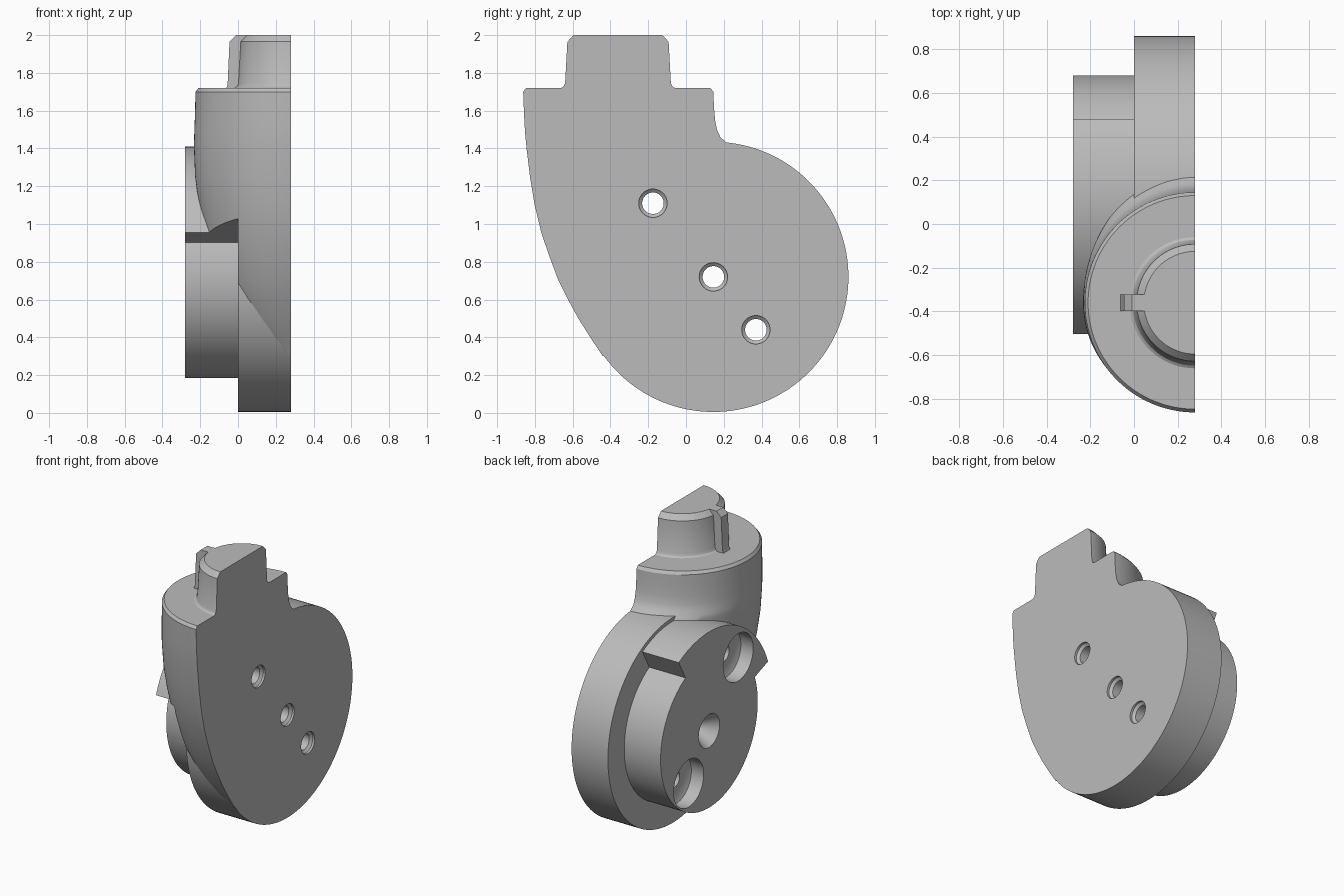
import bpy, bmesh
from math import sin, cos, pi, radians
from mathutils import Vector

cube = bpy.data.objects.get("Cube")
if cube:
    bpy.data.objects.remove(cube, do_unlink=True)

grey = bpy.data.materials.new("plain_grey")
grey.use_nodes = True
colour = (0.5, 0.5, 0.5, 1)
grey.diffuse_color = colour
grey.node_tree.nodes["Principled BSDF"].inputs["Base Color"].default_value = colour

FLAT = 0.28            # x of the flat split face
HUB = (0.145, 0.72)    # y, z of the disc centre
NECK_Y = -0.36         # y of the vertical neck axis


def loft(name, rings):
    """Skin a list of equal point rings and cap both ends."""
    bm = bmesh.new()
    rows = [[bm.verts.new(p) for p in ring] for ring in rings]
    n = len(rows[0])
    for a, b in zip(rows, rows[1:]):
        for i in range(n):
            j = (i + 1) % n
            bm.faces.new((a[i], a[j], b[j], b[i]))
    bm.faces.new(rows[0][::-1])
    bm.faces.new(rows[-1])
    bmesh.ops.recalc_face_normals(bm, faces=bm.faces)
    mesh = bpy.data.meshes.new(name)
    bm.to_mesh(mesh)
    bm.free()
    mesh.materials.append(grey)
    obj = bpy.data.objects.new(name, mesh)
    bpy.context.collection.objects.link(obj)
    return obj


def arc(r, a0, a1, n, c=HUB):
    """Points (y, z) along an arc, angles in degrees."""
    steps = [radians(a0 + (a1 - a0) * i / n) for i in range(n + 1)]
    return [(c[0] + r * cos(t), c[1] + r * sin(t)) for t in steps]


def prism(name, pts, x0, x1):
    return loft(name, [[(x, y, z) for y, z in pts] for x in (x0, x1)])


def half_round(name, stations, n=64):
    """Upright half body from (z, front radius, back radius, side radius)."""
    rings = []
    for z, front, back, side in stations:
        ring = []
        for i in range(n + 1):
            t = pi * i / n
            c = cos(t)
            ring.append((FLAT - side * sin(t),
                         NECK_Y + c * (back if c > 0 else front), z))
        rings.append(ring)
    return loft(name, rings)


def drill(name, centre, steps):
    """Stepped round cutter along x from (x, radius)."""
    obj = loft(name, [[(x, y, z) for y, z in arc(r, 0, 352.5, 47, centre)]
                      for x, r in steps])
    obj.hide_render = True
    return obj


def cut(obj, cutter):
    mod = obj.modifiers.new("cut", "BOOLEAN")
    mod.operation = "DIFFERENCE"
    mod.solver = "EXACT"
    mod.object = cutter
    bpy.context.view_layer.objects.active = obj
    bpy.ops.object.modifier_apply(modifier=mod.name)


# Main round plate
disc = prism("disc_plate", arc(0.715, 0, 357.5, 143), 0, FLAT)

# Hub with its wider lug sector
hub = prism("hub_with_lug",
            arc(0.69, 61, 160, 40) + arc(0.535, 160, 421, 100), -0.28, 0.01)

# Neck: tapering bowl that flares into the plate at the back
neck = half_round("neck", [
    (0.30, 0.08, 0.10, 0.06), (0.40, 0.147, 0.12, 0.21), (0.50, 0.21, 0.15, 0.28),
    (0.60, 0.265, 0.2, 0.34), (0.70, 0.315, 0.25, 0.385), (0.82, 0.36, 0.3, 0.425),
    (0.95, 0.405, 0.36, 0.46), (1.10, 0.441, 0.45, 0.487), (1.25, 0.466, 0.53, 0.507),
    (1.40, 0.484, 0.60, 0.513), (1.43, 0.487, 0.575, 0.513), (1.46, 0.49, 0.542, 0.512),
    (1.50, 0.493, 0.524, 0.511), (1.55, 0.496, 0.514, 0.509), (1.62, 0.499, 0.508, 0.507),
    (1.70, 0.502, 0.505, 0.505), (1.72, 0.487, 0.49, 0.49)])

# Clearance channel around the hub, trimmed out of the neck
channel = prism("channel_cutter",
                arc(1.3, 160, 421, 60) + arc(0.4, 421, 160, 60), -0.6, 0)
channel.hide_render = True
cut(neck, channel)

# Top peg with a small base fillet and chamfered rim
peg = half_round("top_peg", [(z, r, r, r) for z, r in (
    (1.70, 0.305), (1.72, 0.3), (1.728, 0.288), (1.745, 0.28),
    (1.965, 0.268), (2.0, 0.235))])

# Locating key on the side of the peg
key_profile = [(-0.065, 1.71), (-0.055, 1.74), (-0.045, 1.965), (-0.01, 2.0),
               (0.1, 2.0), (0.1, 1.71)]
key = loft("peg_key", [[(x, NECK_Y + s, z) for x, z in key_profile]
                       for s in (-0.037, 0.037)])

# Screw holes: two counterbored, the middle one countersunk
entry = [(0.3, 0.075), (0.265, 0.075), (0.25, 0.057)]
bore = entry + [(-0.17, 0.057), (-0.17, 0.13), (-0.185, 0.165), (-0.3, 0.165)]
sink = entry + [(-0.19, 0.057), (-0.3, 0.128)]
drills = [drill("upper_drill", (-0.175, 1.11), bore),
          drill("middle_drill", HUB, sink),
          drill("lower_drill", (0.37, 0.44), bore)]
for part in (disc, hub, neck):
    for tool in drills:
        cut(part, tool)
for tool in drills + [channel]:
    bpy.data.objects.remove(tool, do_unlink=True)

# Smooth curved walls, keep machined edges crisp
for part in (disc, hub, neck, peg, key):
    bpy.ops.object.select_all(action="DESELECT")
    part.select_set(True)
    bpy.context.view_layer.objects.active = part
    bpy.ops.object.shade_smooth_by_angle(angle=radians(28))
